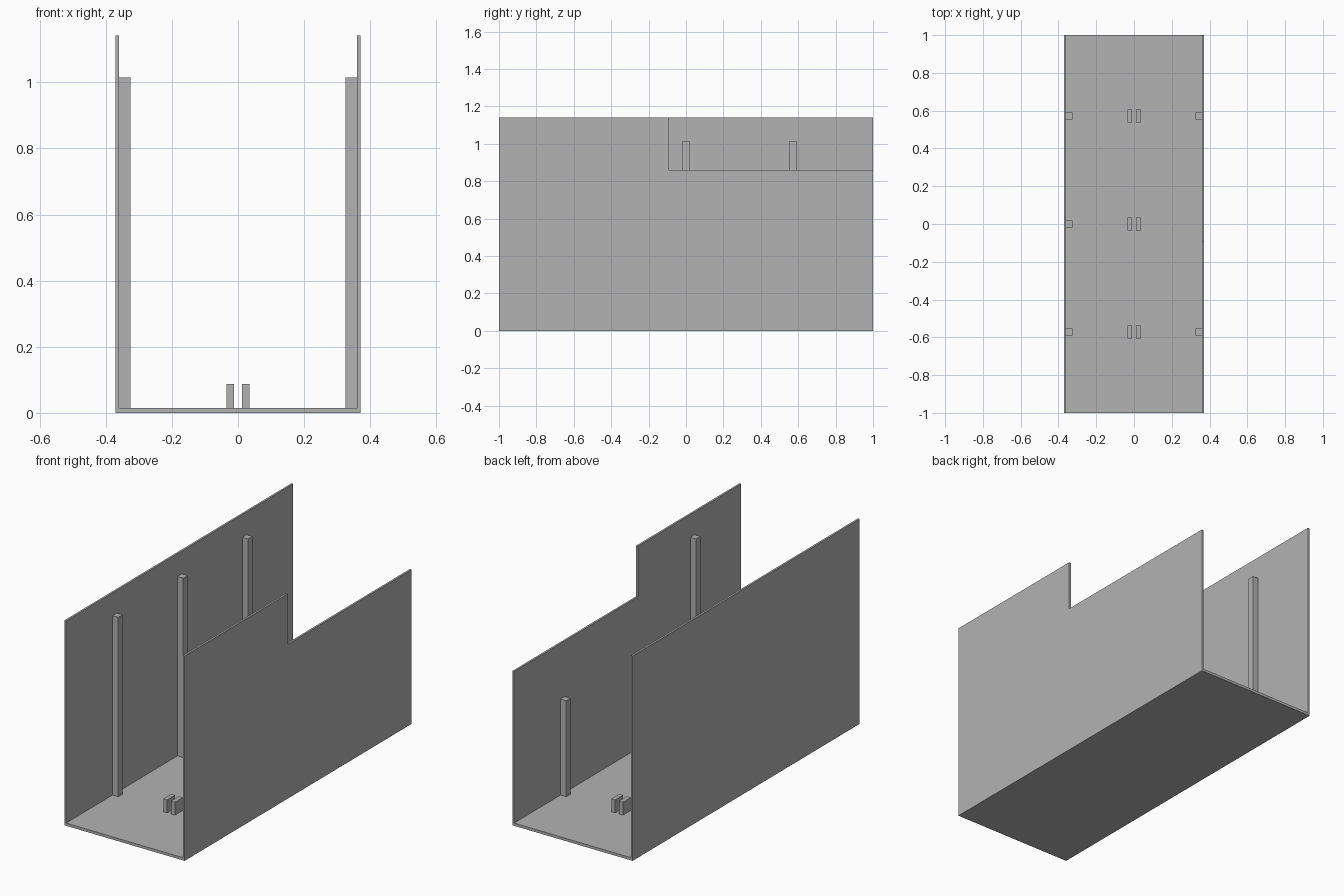
import bpy
import bmesh

if "Cube" in bpy.data.objects:
    bpy.data.objects.remove(bpy.data.objects["Cube"])

grey = bpy.data.materials.new("light grey")
grey.diffuse_color = (0.448, 0.448, 0.448, 1)
grey.use_nodes = True
grey.node_tree.nodes["Principled BSDF"].inputs["Base Color"].default_value = grey.diffuse_color

HALF_W, INNER, FLOOR, TOP = 0.371, 0.36, 0.015, 1.142


def prism(name, outline, x0, x1):
    """Extrude a (y, z) outline from x0 to x1."""
    bm = bmesh.new()
    face = bm.faces.new([bm.verts.new((x0, y, z)) for y, z in outline])
    ext = bmesh.ops.extrude_face_region(bm, geom=[face])
    moved = [v for v in ext["geom"] if isinstance(v, bmesh.types.BMVert)]
    bmesh.ops.translate(bm, vec=(x1 - x0, 0, 0), verts=moved)
    bmesh.ops.recalc_face_normals(bm, faces=bm.faces)
    mesh = bpy.data.meshes.new(name)
    bm.to_mesh(mesh)
    bm.free()
    mesh.materials.append(grey)
    obj = bpy.data.objects.new(name, mesh)
    bpy.context.collection.objects.link(obj)


def box(name, x0, x1, y0, y1, z0, z1):
    prism(name, [(y0, z0), (y1, z0), (y1, z1), (y0, z1)], x0, x1)


# Floor and full left wall
box("floor", -HALF_W, HALF_W, -1, 1, 0, FLOOR)
box("left_wall", -HALF_W, -INNER, -1, 1, FLOOR, TOP)

# Right wall, stepped down towards the back
prism("right_wall", [(-1, FLOOR), (1, FLOOR), (1, 0.86), (-0.09, 0.86),
                     (-0.09, TOP), (-1, TOP)], INNER, HALF_W)

# Posts against the walls: the one below the step is short
for y in (-0.572, 0, 0.572):
    box("left_post", -INNER, -0.325, y - 0.019, y + 0.019, FLOOR, 1.015)
for y, top in ((-0.572, 1.015), (0.572, 0.55)):
    box("right_post", 0.325, INNER, y - 0.019, y + 0.019, FLOOR, top)

# Pairs of small blocks along the middle of the floor
for y in (-0.572, 0, 0.572):
    for x in (-0.0235, 0.0235):
        box("floor_block", x - 0.012, x + 0.012, y - 0.035, y + 0.035, FLOOR, 0.087)
